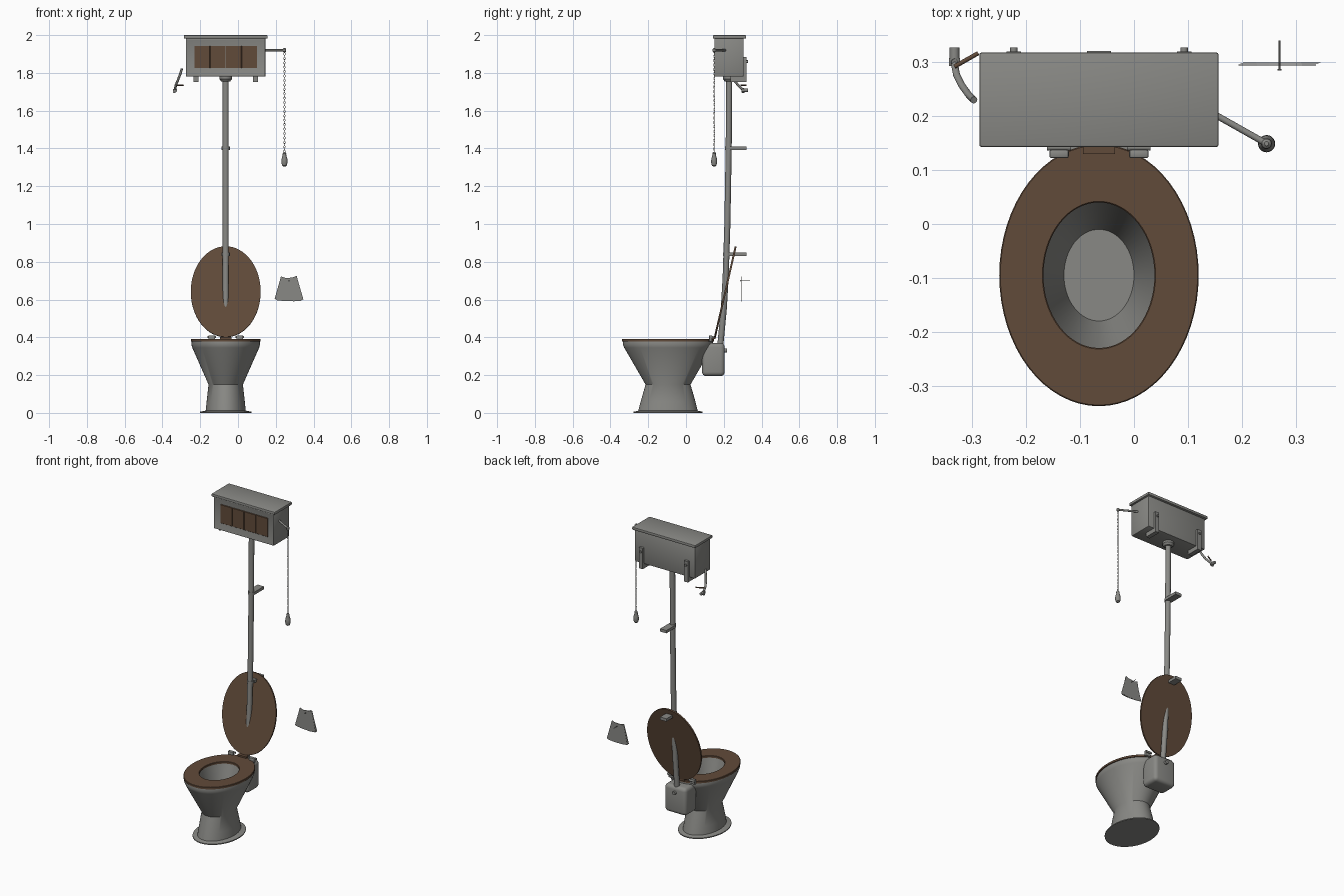
import bpy, bmesh, math
from mathutils import Vector

if "Cube" in bpy.data.objects:
    bpy.data.objects.remove(bpy.data.objects["Cube"])

CX, CY = -0.065, -0.095   # pan centre


def material(name, rgb):
    m = bpy.data.materials.new(name)
    m.diffuse_color = (*rgb, 1)
    m.use_nodes = True
    m.node_tree.nodes["Principled BSDF"].inputs["Base Color"].default_value = m.diffuse_color
    return m


GREY = material("grey_enamel", (0.25, 0.25, 0.235))
WOOD = material("brown_wood", (0.12, 0.07, 0.042))


def finish(name, bm, mat, smooth=True):
    bmesh.ops.recalc_face_normals(bm, faces=bm.faces)
    me = bpy.data.meshes.new(name)
    bm.to_mesh(me)
    bm.free()
    ob = bpy.data.objects.new(name, me)
    bpy.context.collection.objects.link(ob)
    me.materials.append(mat)
    if smooth:
        bpy.ops.object.select_all(action='DESELECT')
        ob.select_set(True)
        bpy.context.view_layer.objects.active = ob
        bpy.ops.object.shade_smooth_by_angle(angle=math.radians(35))
    return ob


def box(name, x0, x1, y0, y1, z0, z1, mat=GREY, bevel=0, segs=2):
    bm = bmesh.new()
    bmesh.ops.create_cube(bm, size=1)
    for v in bm.verts:
        v.co = Vector(((x0 + x1) / 2 + v.co.x * (x1 - x0),
                       (y0 + y1) / 2 + v.co.y * (y1 - y0),
                       (z0 + z1) / 2 + v.co.z * (z1 - z0)))
    if bevel:
        bmesh.ops.bevel(bm, geom=bm.edges[:], offset=bevel, segments=segs,
                        profile=0.5, affect='EDGES')
    return finish(name, bm, mat)


def rings(name, profile, mat, centre=(CX, CY), n=64, closed=False):
    """Stack of elliptical rings (rx, ry, z); closed joins last to first."""
    bm = bmesh.new()
    rows = [[bm.verts.new((centre[0] + rx * math.cos(2 * math.pi * i / n),
                           centre[1] + ry * math.sin(2 * math.pi * i / n), z))
             for i in range(n)] for rx, ry, z in profile]
    pairs = list(zip(rows, rows[1:])) + ([(rows[-1], rows[0])] if closed else [])
    for a, b in pairs:
        for i in range(n):
            j = (i + 1) % n
            bm.faces.new((a[i], a[j], b[j], b[i]))
    if not closed:
        bm.faces.new(rows[0])
        bm.faces.new(rows[-1])
    return finish(name, bm, mat)


def tube(name, pts, r, mat=GREY, n=16):
    """Round tube swept along a path of points."""
    bm = bmesh.new()
    pts = [Vector(p) for p in pts]
    rows = []
    for k, p in enumerate(pts):
        d = (pts[min(k + 1, len(pts) - 1)] - pts[max(k - 1, 0)]).normalized()
        ref = Vector((1, 0, 0)) if abs(d.x) < 0.8 else Vector((0, 0, 1))
        u = d.cross(ref).normalized()
        w = d.cross(u)
        rows.append([bm.verts.new(p + r * (u * math.cos(2 * math.pi * i / n) +
                                           w * math.sin(2 * math.pi * i / n)))
                     for i in range(n)])
    for a, b in zip(rows, rows[1:]):
        for i in range(n):
            j = (i + 1) % n
            bm.faces.new((a[i], a[j], b[j], b[i]))
    bm.faces.new(rows[0])
    bm.faces.new(rows[-1])
    return finish(name, bm, mat)


# pan with flared foot and hollow bowl
rings("pan", [(.137, .182, 0), (.137, .182, .006), (.106, .157, .012),
              (.101, .145, .06), (.091, .119, .15), (.177, .232, .345),
              (.182, .24, .362), (.18, .238, .378), (.108, .14, .378),
              (.102, .132, .35), (.065, .085, .2)], GREY)

# wooden seat ring
rings("seat", [(.185, .243, .379), (.185, .243, .39), (.183, .241, .392),
               (.105, .137, .392), (.103, .135, .39), (.103, .135, .379)],
      WOOD, closed=True)

# raised lid, leaning back
lid = rings("seat_lid", [(.185, .246, -.005), (.185, .246, .005)], WOOD, (0, 0))
lid.location = (CX, .208, .641)
lid.rotation_euler = (math.atan2(.48, .11), 0, 0)

# seat hinges
for i, x in enumerate((CX - .074, CX + .074)):
    box(f"hinge_{i}", x - .018, x + .018, .122, .138, .378, .41, bevel=.004)
    tube(f"hinge_pin_{i}", [(x - .022, .142, .402), (x + .022, .142, .402)], .006)
box("hinge_plate", CX - .03, CX + .03, .13, .155, .39, .402, WOOD)

# inlet box behind the pan
box("inlet_box", CX - .076, CX + .076, .085, .205, .195, .37, bevel=.022, segs=4)
tube("inlet_plug", [(CX, .195, .33), (CX, .218, .33)], .011)

# flush pipe with collar and wall brackets
tube("flush_pipe", [(CX, .229, 1.79), (CX, .226, 1.4), (CX, .219, 1.0),
                    (CX, .21, .72), (CX, .2, .55), (CX, .18, .34)], .016, n=20)
rings("pipe_collar", [(.024, .024, 1.755), (.034, .034, 1.768), (.034, .034, 1.785)],
      GREY, (CX, .229), 24)
for i, z in enumerate((1.4, .84)):
    box(f"pipe_bracket_{i}", CX - .022, CX + .022, .228, .321, z - .009, z + .009)
    rings(f"pipe_clip_{i}", [(.02, .02, z - .009), (.02, .02, z + .009)], GREY,
          (CX, .226 if i == 0 else .216), 20)

# cistern body with recessed front
bm = bmesh.new()
bmesh.ops.create_cube(bm, size=1)
for v in bm.verts:
    v.co = Vector((CX + v.co.x * .422, .2275 + v.co.y * .155, 1.882 + v.co.z * .204))
bmesh.ops.bevel(bm, geom=bm.edges[:], offset=.006, segments=2, profile=.5, affect='EDGES')
front = min(bm.faces, key=lambda f: f.calc_center_median().y)
bmesh.ops.inset_region(bm, faces=[front], thickness=.038)
for v in front.verts:
    v.co.y += .008
finish("cistern", bm, GREY)

# wooden planks in the cistern front
for i in range(4):
    x0 = CX - .167 + i * .0835
    box(f"front_plank_{i}", x0 + .0006, x0 + .0829, .1525, .162, 1.825, 1.943, WOOD, .0015, 1)

# cistern lid
box("cistern_lid", CX - .222, CX + .222, .143, .318, 1.982, 2.0, bevel=.004)

# L-shaped cistern brackets
for i, x in enumerate((CX - .158, CX + .158)):
    box(f"cistern_bracket_arm_{i}", x - .0135, x + .0135, .235, .32, 1.753, 1.78)
    box(f"cistern_bracket_leg_{i}", x - .0135, x + .0135, .304, .32, 1.753, 1.885)
    tube(f"bracket_screw_{i}", [(x, .315, 1.86), (x, .327, 1.86)], .007)

# lever, chain and pull handle
PX, PY = .246, .149
tube("lever", [(.12, .22, 1.92), (PX, PY, 1.92)], .006)
rings("lever_end", [(.004, .004, 1.909), (.009, .009, 1.914), (.009, .009, 1.926),
                    (.004, .004, 1.931)], GREY, (PX, PY), 16)
bm = bmesh.new()
LINKS = 46
for k in range(LINKS):
    zc = 1.912 - k * .0117
    grid = []
    for i in range(10):
        a = 2 * math.pi * i / 10
        row = []
        for j in range(5):
            b = 2 * math.pi * j / 5
            h = (.0038 + .0014 * math.cos(b)) * math.cos(a)
            z = zc + (.0068 + .0014 * math.cos(b)) * math.sin(a)
            t = .0014 * math.sin(b)
            row.append(bm.verts.new((PX + (h if k % 2 else t),
                                     PY + (t if k % 2 else h), z)))
        grid.append(row)
    for i in range(10):
        for j in range(5):
            bm.faces.new((grid[i][j], grid[(i + 1) % 10][j],
                          grid[(i + 1) % 10][(j + 1) % 5], grid[i][(j + 1) % 5]))
finish("pull_chain", bm, GREY)
rings("pull_handle", [(r, r, z) for r, z in
      ((.006, 1.305), (.012, 1.31), (.016, 1.325), (.015, 1.345), (.009, 1.366),
       (.01, 1.372), (.006, 1.38))], GREY, (PX, PY), 20)

# water supply pipe, tap body and wooden tap lever
tube("supply_pipe", [(-.297, .23, 1.822), (-.307, .24, 1.79), (-.32, .258, 1.757),
                     (-.329, .276, 1.735), (-.333, .297, 1.715)], .0065)
tube("tap_body", [(-.333, .293, 1.708), (-.333, .327, 1.708)], .009)
tube("tap_nut", [(-.333, .293, 1.708), (-.333, .308, 1.708)], .0115, n=6)
tube("tap_spout", [(-.333, .3, 1.72), (-.337, .303, 1.694)], .006)
tube("tap_lever", [(-.333, .292, 1.735), (-.289, .317, 1.735)], .004, WOOD)

# sheets of paper hung on a nail
outline = [(-.072, .6), (-.03, .593), (.03, .592), (.072, .597), (.041, .724),
           (.02, .716), (-.02, .714), (-.043, .721)]
for k in range(3):
    bm = bmesh.new()
    a = math.radians((k - 1) * 2.5)
    lo = [bm.verts.new((.27 + x * math.cos(a) - (z - .7) * math.sin(a),
                        .2945 + k * .002,
                        .7 + x * math.sin(a) + (z - .7) * math.cos(a))) for x, z in outline]
    f = bm.faces.new(lo)
    ext = bmesh.ops.extrude_face_region(bm, geom=[f])
    for v in ext["geom"]:
        if isinstance(v, bmesh.types.BMVert):
            v.co.y += .001
    finish(f"paper_sheet_{k}", bm, GREY, False)
tube("nail", [(.27, .287, .7), (.27, .34, .7)], .0015, n=8)
tube("nail_head", [(.27, .285, .7), (.27, .288, .7)], .004, n=10)
